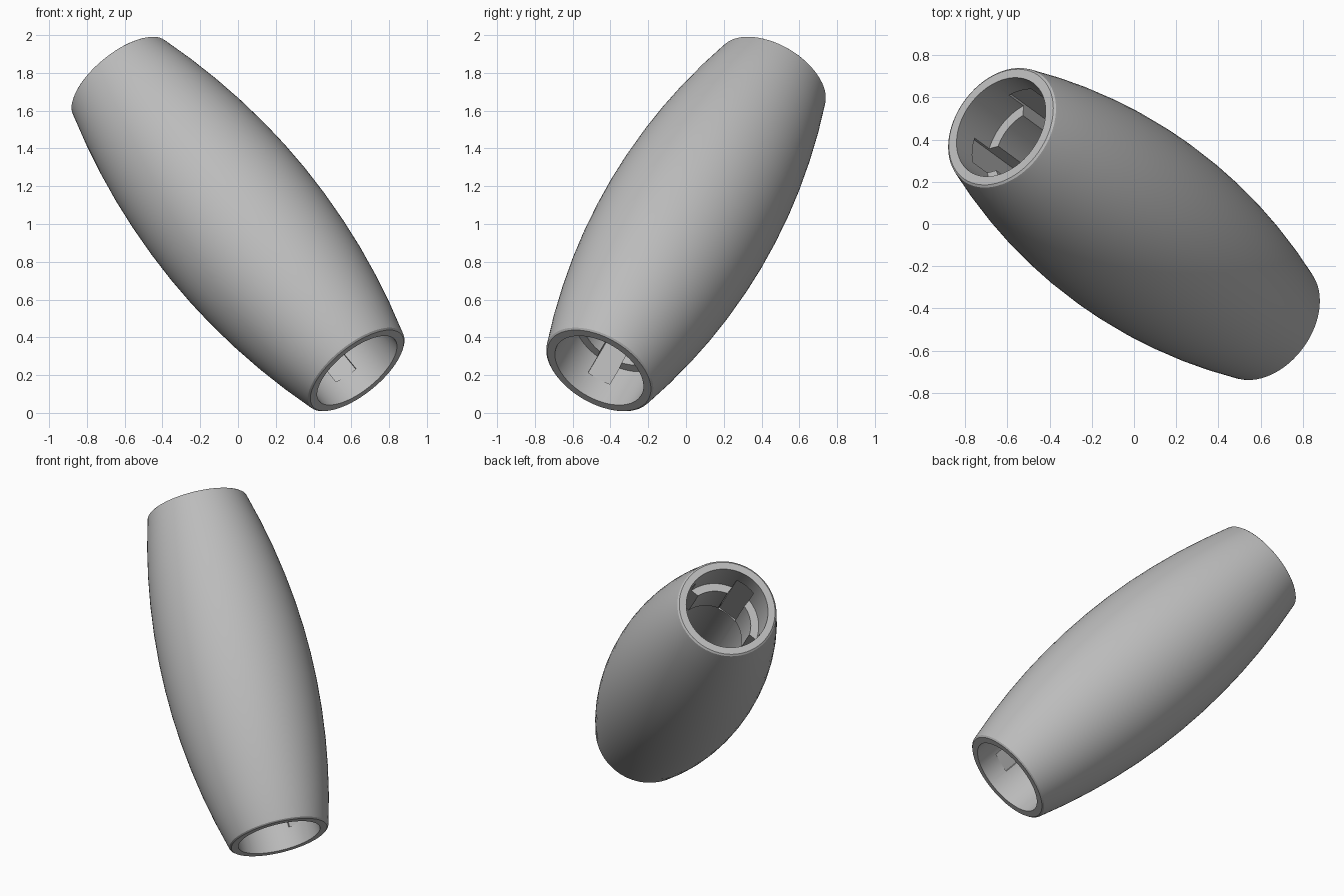
import bpy, bmesh, math
from mathutils import Vector, Matrix

default = bpy.data.objects.get("Cube")
if default:
    bpy.data.objects.remove(default, do_unlink=True)

HALF = 1.1          # half length along the axis
END_R, MID_R = 0.316, 0.462
BORE, LIP = 0.258, 0.208
SIDES = 72

grey = bpy.data.materials.new("plain_grey")
grey.use_nodes = True
colour = (0.5, 0.5, 0.5, 1)
grey.diffuse_color = colour
grey.node_tree.nodes["Principled BSDF"].inputs["Base Color"].default_value = colour


def make_object(name, bm):
    mesh = bpy.data.meshes.new(name)
    bmesh.ops.recalc_face_normals(bm, faces=bm.faces)
    bm.to_mesh(mesh)
    bm.free()
    obj = bpy.data.objects.new(name, mesh)
    bpy.context.collection.objects.link(obj)
    return obj


# Barrel profile: bulged outside with rounded ends, straight bore with two lips
shoulder = HALF - 0.02
steps = 12
outer = []
for i in range(steps + 1):
    t = 2 * i / steps - 1
    outer.append((MID_R - (MID_R - END_R) * t * t, shoulder * t))
top_round = [(END_R - 0.004, HALF - 0.008), (END_R - 0.014, HALF)]
bottom_round = [(r, -z) for r, z in reversed(top_round)]
lip_top, lip_bottom = HALF - 0.25, HALF - 0.5
upper_bore = [(BORE, HALF), (BORE, lip_top), (LIP, lip_top),
              (LIP, lip_bottom), (BORE, lip_bottom)]
lower_bore = [(r, -z) for r, z in reversed(upper_bore)]
profile = bottom_round + outer + top_round + upper_bore + lower_bore

# Revolve the closed profile
bm = bmesh.new()
rings = []
for s in range(SIDES):
    a = math.tau * s / SIDES
    rings.append([bm.verts.new((r * math.cos(a), r * math.sin(a), z)) for r, z in profile])
n = len(profile)
for s in range(SIDES):
    p, q = rings[s], rings[(s + 1) % SIDES]
    for k in range(n):
        m = (k + 1) % n
        bm.faces.new((p[k], q[k], q[m], p[m]))
barrel = make_object("barrel_sleeve", bm)
barrel.data.materials.append(grey)

# Crossed keyway slots that break each lip into four arcs
for end in (1, -1):
    for turn in (0, math.pi / 2):
        bm = bmesh.new()
        place = (Matrix.Translation((0, 0, end * (HALF - 0.375)))
                 @ Matrix.Rotation(turn, 4, "Z")
                 @ Matrix.Diagonal((0.524, 0.13, 0.49, 1)))
        bmesh.ops.create_cube(bm, size=1, matrix=place)
        cutter = make_object("slot_cutter", bm)
        cutter.hide_render = True
        cutter.data.materials.append(grey)
        cut = barrel.modifiers.new("slot", "BOOLEAN")
        cut.operation = "DIFFERENCE"
        cut.solver = "EXACT"
        cut.object = cutter
        bpy.context.view_layer.objects.active = barrel
        bpy.ops.object.modifier_apply(modifier=cut.name)
        bpy.data.objects.remove(cutter, do_unlink=True)

# Smooth shading with crisp edges
bpy.ops.object.select_all(action="DESELECT")
barrel.select_set(True)
bpy.context.view_layer.objects.active = barrel
bpy.ops.object.shade_smooth_by_angle(angle=math.radians(30))

# Lean the sleeve along its diagonal axis
axis = Vector((-0.573, 0.418, 0.705)).normalized()
slot = Vector((-0.82, -0.22, -0.53))
slot = (slot - axis * slot.dot(axis)).normalized()
side = axis.cross(slot)
lean = Matrix((slot, side, axis)).transposed().to_4x4()
barrel.matrix_world = Matrix.Translation((0, 0, 1)) @ lean
